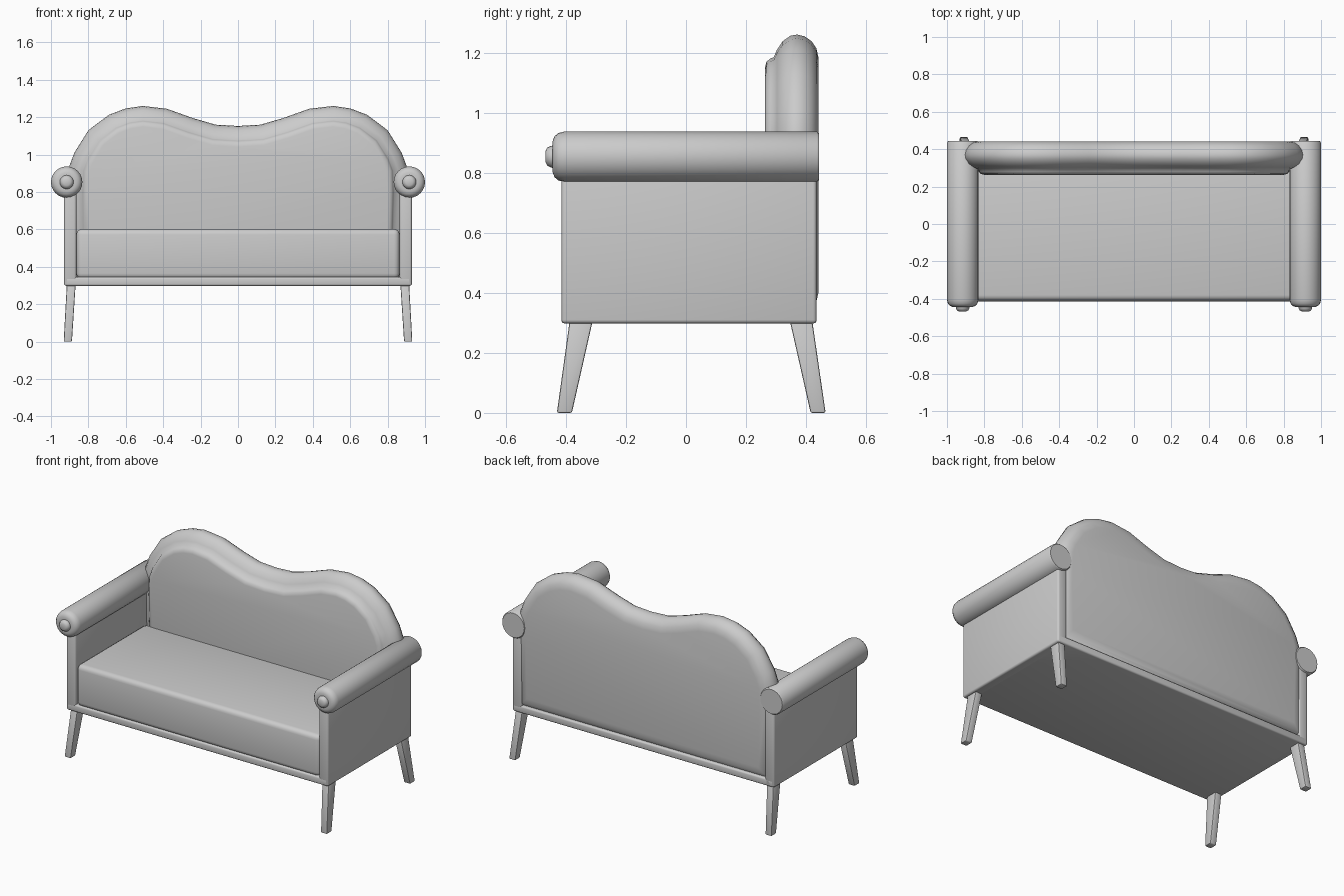
import bpy, bmesh, math
from mathutils import Vector

cube = bpy.data.objects.get("Cube")
if cube:
    bpy.data.objects.remove(cube, do_unlink=True)

grey = bpy.data.materials.new("soft grey")
grey.use_nodes = True
colour = (0.6, 0.6, 0.6, 1)
grey.diffuse_color = colour
grey.node_tree.nodes["Principled BSDF"].inputs["Base Color"].default_value = colour


def finish(name, bm, angle=40):
    bmesh.ops.recalc_face_normals(bm, faces=bm.faces[:])
    mesh = bpy.data.meshes.new(name)
    bm.to_mesh(mesh)
    bm.free()
    mesh.materials.append(grey)
    obj = bpy.data.objects.new(name, mesh)
    bpy.context.collection.objects.link(obj)
    bpy.ops.object.select_all(action='DESELECT')
    obj.select_set(True)
    bpy.context.view_layer.objects.active = obj
    bpy.ops.object.shade_smooth_by_angle(angle=math.radians(angle))
    return obj


def loft(rings):
    """Skin a row of closed point rings and cap both ends."""
    bm = bmesh.new()
    loops = [[bm.verts.new(p) for p in ring] for ring in rings]
    for a, b in zip(loops, loops[1:]):
        for i in range(len(a)):
            j = (i + 1) % len(a)
            bm.faces.new((a[i], a[j], b[j], b[i]))
    bm.faces.new(loops[0])
    bm.faces.new(loops[-1])
    return bm


def rect(x, y, z):
    return [(x[0], y[0], z), (x[1], y[0], z), (x[1], y[1], z), (x[0], y[1], z)]


def block(name, x, y, z, bevel, segments=3):
    bm = loft([rect(x, y, z[0]), rect(x, y, z[1])])
    bmesh.ops.bevel(bm, geom=bm.edges[:], offset=bevel, segments=segments,
                    profile=0.5, affect='EDGES')
    return finish(name, bm)


def inset_outline(points, d):
    """Move a counter-clockwise outline inwards by d, with mitred corners."""
    out = []
    for i, p in enumerate(points):
        a = (p - points[i - 1]).normalized()
        b = (points[(i + 1) % len(points)] - p).normalized()
        na, nb = Vector((-a.y, a.x)), Vector((-b.y, b.x))
        out.append(p + (na + nb) * d / (1 + na.dot(nb)))
    return out


# Base and seat cushion
block("base", (-0.925, 0.925), (-0.415, 0.435), (0.298, 0.345), 0.01)
block("seat_cushion", (-0.864, 0.864), (-0.41, 0.29), (0.335, 0.602), 0.03, 4)

# Backrest: double-humped outline with a rolled rim
half = [(0.9, 0.325), (0.91, 0.8), (0.905, 0.93), (0.875, 1.01), (0.8, 1.13),
        (0.69, 1.213), (0.6, 1.247), (0.51, 1.26), (0.38, 1.245),
        (0.24, 1.195), (0.12, 1.16)]
outline = [Vector(p) for p in half] + [Vector((0, 1.153))]
outline += [Vector((-x, z)) for x, z in reversed(half)]
section = [(0.11, 0.263), (0.09, 0.268), (0.08, 0.28), (0.075, 0.292),
           (0.05, 0.303), (0.022, 0.322), (0.004, 0.348), (0, 0.37),
           (0.006, 0.395), (0.022, 0.418), (0.045, 0.434), (0.08, 0.442)]
finish("backrest", loft([[(p.x, y, p.y) for p in inset_outline(outline, d)]
                         for d, y in section]), 50)

# Rolled arm: turned profile along y, with a button on the front end
arm_profile = [(-0.468, 0.018), (-0.462, 0.03), (-0.45, 0.036), (-0.444, 0.037),
               (-0.444, 0.052), (-0.438, 0.068), (-0.425, 0.079), (-0.405, 0.084),
               (0.435, 0.084), (0.443, 0.078)]
steps = [i * math.tau / 24 for i in range(24)]

for side, s in (("left", 1), ("right", -1)):
    block(side + "_side_panel", sorted((s * 0.864, s * 0.93)),
          (-0.415, 0.435), (0.298, 0.85), 0.012)
    finish(side + "_arm", loft([[(s * 0.916 + r * math.cos(t), y, 0.853 + r * math.sin(t))
                                 for t in steps] for y, r in arm_profile]))
    # Splayed, tapered legs
    for end, foot, top in (("front", (-0.43, -0.38), (-0.387, -0.31)),
                           ("back", (0.415, 0.465), (0.345, 0.42))):
        bm = loft([rect((s * 0.888, s * 0.932), foot, 0),
                   rect((s * 0.868, s * 0.915), top, 0.31)])
        bmesh.ops.bevel(bm, geom=bm.edges[:], offset=0.006, segments=2,
                        profile=0.5, affect='EDGES')
        finish(side + "_" + end + "_leg", bm)
